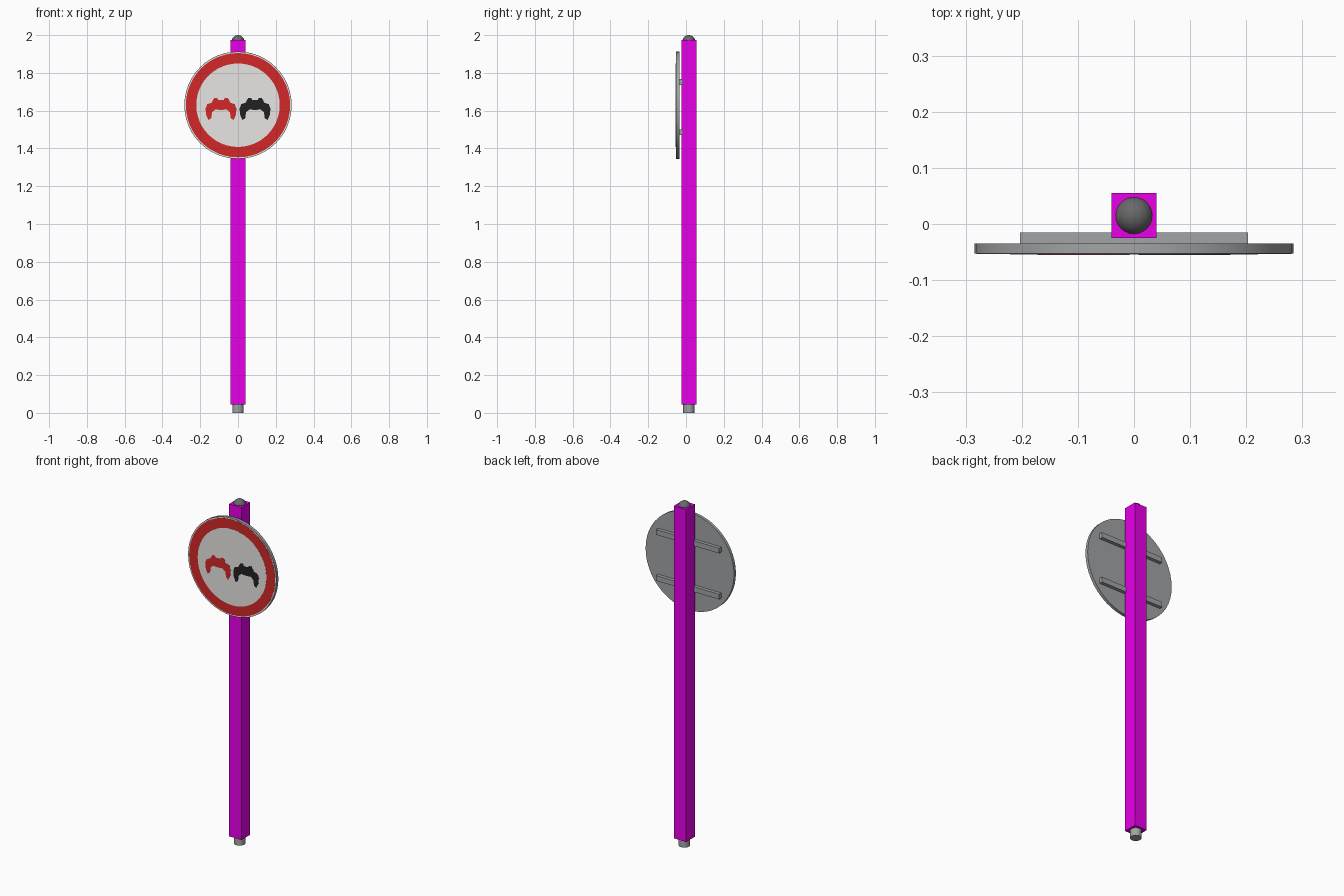
import bpy, bmesh, math

if "Cube" in bpy.data.objects:
    bpy.data.objects.remove(bpy.data.objects["Cube"])


def material(name, rgb):
    m = bpy.data.materials.new(name)
    m.diffuse_color = (*rgb, 1)
    m.use_nodes = True
    m.node_tree.nodes["Principled BSDF"].inputs["Base Color"].default_value = m.diffuse_color
    return m


MAGENTA = material("magenta", (1.0, 0.0, 1.0))
GREY = material("metal grey", (0.36, 0.37, 0.38))
DARK = material("dark grey", (0.14, 0.14, 0.145))
WHITE = material("white", (0.88, 0.87, 0.86))
RED = material("red", (0.65, 0.02, 0.02))
BLACK = material("black", (0.015, 0.015, 0.015))

SIGN_Z = 1.629
POLE_Y = 0.015


def finish(name, bm, mat, smooth=False):
    bmesh.ops.recalc_face_normals(bm, faces=bm.faces)
    me = bpy.data.meshes.new(name)
    bm.to_mesh(me)
    bm.free()
    me.materials.append(mat)
    ob = bpy.data.objects.new(name, me)
    bpy.context.collection.objects.link(ob)
    if smooth:
        bpy.context.view_layer.objects.active = ob
        ob.select_set(True)
        bpy.ops.object.shade_smooth_by_angle(angle=math.radians(35))
        ob.select_set(False)
    return ob


def box(name, lo, hi, mat):
    bm = bmesh.new()
    bmesh.ops.create_cube(bm, size=1)
    for v in bm.verts:
        v.co = [(a + b) / 2 + c * (b - a) for a, b, c in zip(lo, hi, v.co)]
    return finish(name, bm, mat)


def plate(name, outline, y_front, y_back, mat, smooth=False):
    """Extrude an x-z outline from y_front to y_back."""
    bm = bmesh.new()
    face = bm.faces.new([bm.verts.new((x, y_front, z)) for x, z in outline])
    ext = bmesh.ops.extrude_face_region(bm, geom=[face], use_keep_orig=True)
    for v in ext["geom"]:
        if isinstance(v, bmesh.types.BMVert):
            v.co.y = y_back
    return finish(name, bm, mat, smooth)


def circle(r, n=48):
    return [(r * math.cos(2 * math.pi * i / n), SIGN_Z + r * math.sin(2 * math.pi * i / n))
            for i in range(n)]


# square post with a round foot and domed cap
box("post", (-0.04, -0.025, 0.045), (0.04, 0.055, 1.975), MAGENTA)

bm = bmesh.new()
bmesh.ops.create_cone(bm, cap_ends=True, segments=24, radius1=0.03, radius2=0.03, depth=0.06)
bmesh.ops.translate(bm, verts=bm.verts, vec=(0, POLE_Y, 0.03))
finish("post_foot", bm, GREY, True)

bm = bmesh.new()
bmesh.ops.create_uvsphere(bm, u_segments=24, v_segments=14, radius=0.034)
bmesh.ops.translate(bm, verts=bm.verts, vec=(0, POLE_Y, 1.966))
finish("post_cap", bm, DARK, True)

# brackets behind the sign
for tag, z in (("upper", 1.752), ("lower", 1.485)):
    box(tag + "_bracket", (-0.203, -0.036, z - 0.015), (0.203, -0.015, z + 0.015), GREY)

# round sign: metal disc, then thin painted layers
plate("sign_disc", circle(0.284), -0.0525, -0.035, GREY, True)
plate("sign_edge", circle(0.281), -0.0532, -0.052, WHITE)
plate("sign_red_ring", circle(0.276), -0.0539, -0.052, RED)
plate("sign_centre", circle(0.221), -0.0546, -0.052, WHITE)

# arched symbols: half outline, mirrored about the symbol's centre
half = [(0, 1.656), (0.015, 1.657), (0.02, 1.667), (0.036, 1.667), (0.05, 1.642),
        (0.073, 1.634), (0.082, 1.61), (0.078, 1.575), (0.066, 1.55), (0.052, 1.56),
        (0.047, 1.592), (0.03, 1.606), (0, 1.604)]
outline = half + [(-x, z) for x, z in reversed(half[1:-1])]
for name, cx, mat in (("red_symbol", -0.09, RED), ("black_symbol", 0.09, BLACK)):
    plate(name, [(x + cx, z) for x, z in outline], -0.0553, -0.053, mat)
